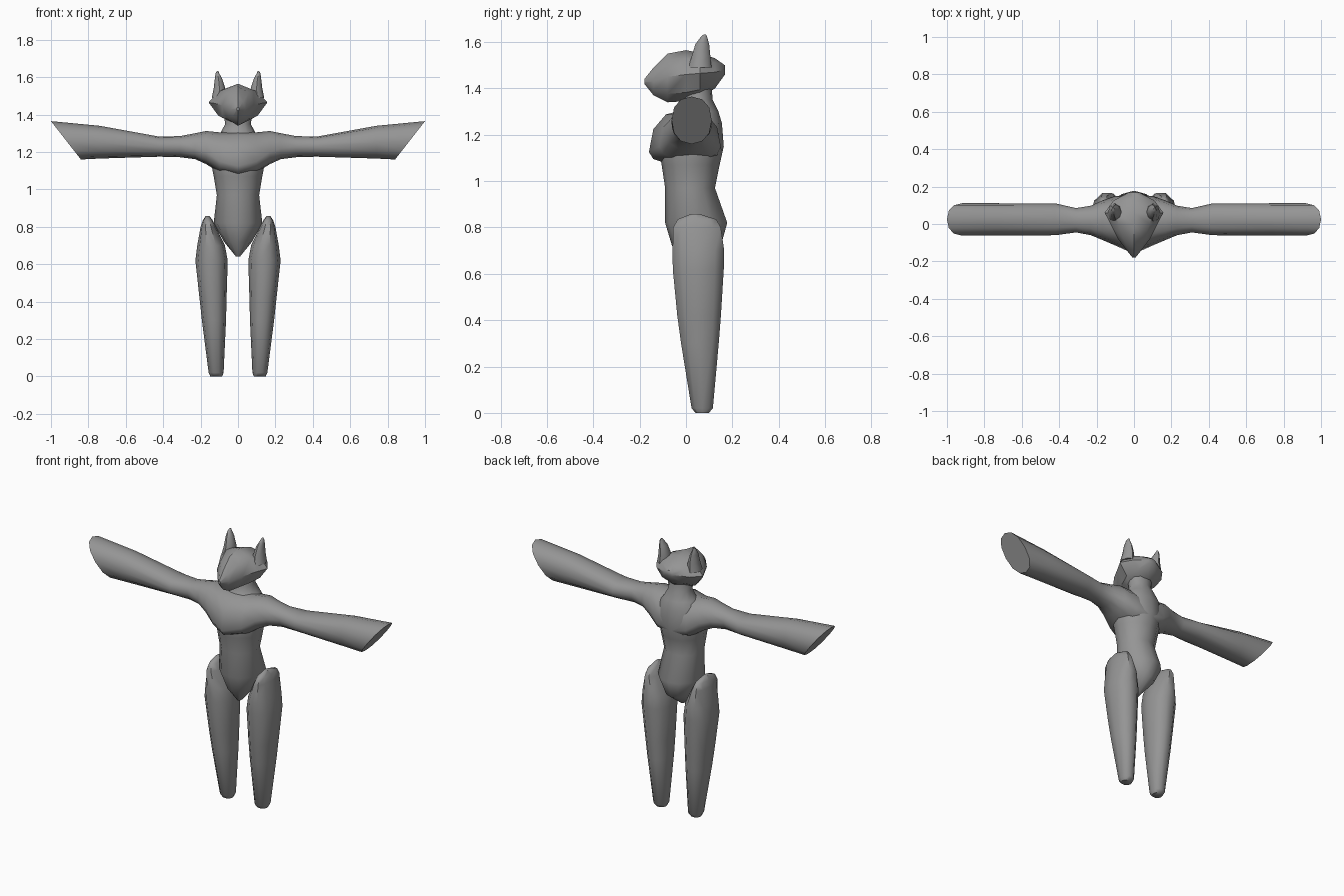
import bpy, bmesh, math
from mathutils import Vector

grey = bpy.data.materials.new("plain grey")
grey.diffuse_color = (0.3, 0.3, 0.3, 1)


def power(v, p):
    return math.copysign(abs(v) ** p, v)


def ring(axis, pos, a0, a1, b0, b1, sides=12, p=1.0, bmid=None, slant=0.0):
    """Closed cross-section filling a0..a1 by b0..b1; p > 1 is more diamond-like."""
    ca, ra = (a0 + a1) / 2, (a1 - a0) / 2
    cb = (b0 + b1) / 2 if bmid is None else bmid
    pts = []
    for i in range(sides):
        t = 2 * math.pi * i / sides
        a = ca + ra * power(math.cos(t), p)
        s = power(math.sin(t), p)
        b = cb + s * ((b1 - cb) if s > 0 else (cb - b0))
        q = pos + slant * s
        pts.append({"x": (q, a, b), "y": (a, q, b), "z": (a, b, q)}[axis])
    return pts


def loft(name, rings, mirror=False, angle=50):
    """Skin a list of rings and cap both ends."""
    bm = bmesh.new()
    loops = [[bm.verts.new(Vector(c)) for c in r] for r in rings]
    n = len(loops[0])
    for lo, hi in zip(loops, loops[1:]):
        for i in range(n):
            j = (i + 1) % n
            bm.faces.new((lo[i], lo[j], hi[j], hi[i]))
    bm.faces.new(loops[0])
    bm.faces.new(loops[-1])
    if mirror:
        copy = bmesh.ops.duplicate(bm, geom=bm.verts[:] + bm.edges[:] + bm.faces[:])
        for g in copy["geom"]:
            if isinstance(g, bmesh.types.BMVert):
                g.co.x = -g.co.x
    bmesh.ops.recalc_face_normals(bm, faces=bm.faces[:])
    me = bpy.data.meshes.new(name)
    bm.to_mesh(me)
    bm.free()
    ob = bpy.data.objects.new(name, me)
    bpy.context.collection.objects.link(ob)
    me.materials.append(grey)
    bpy.ops.object.select_all(action="DESELECT")
    ob.select_set(True)
    bpy.context.view_layer.objects.active = ob
    bpy.ops.object.shade_smooth_by_angle(angle=math.radians(angle))
    return ob


# torso and neck: height, half width, front, back
torso = [(0.64, 0.01, 0.0, 0.04), (0.72, 0.075, -0.06, 0.15), (0.82, 0.13, -0.09, 0.178),
         (0.97, 0.113, -0.09, 0.125), (1.07, 0.13, -0.105, 0.145), (1.15, 0.145, -0.12, 0.163),
         (1.25, 0.14, -0.08, 0.155), (1.3, 0.095, -0.03, 0.14), (1.35, 0.068, -0.01, 0.115),
         (1.42, 0.08, -0.01, 0.11)]
loft("torso", [ring("z", z, -w, w, f, b) for z, w, f, b in torso])

# shoulders and arms: distance out, front, back, underside, top
arm = [(0.0, -0.16, 0.155, 1.07, 1.31, 1.125), (0.1, -0.115, 0.15, 1.09, 1.305, 1.15),
       (0.17, -0.085, 0.125, 1.135, 1.312, 1.2), (0.23, -0.06, 0.098, 1.162, 1.3, 1.22),
       (0.31, -0.045, 0.085, 1.172, 1.285, 1.23), (0.42, -0.06, 0.11, 1.175, 1.282, 1.23),
       (0.74, -0.062, 0.111, 1.165, 1.34, 1.25)]
half = [ring("x", *r[:5], p=0.9, bmid=r[5]) for r in arm]
half.append(ring("x", 0.92, -0.062, 0.111, 1.16, 1.365, p=0.9, slant=0.08))
other = [[(-x, y, z) for x, y, z in r] for r in half[:0:-1]]
loft("arms", other + half)

# legs: height, inner, outer, front, back
leg = [(0.0, 0.085, 0.148, 0.04, 0.1), (0.02, 0.077, 0.157, 0.022, 0.118),
       (0.3, 0.064, 0.193, -0.025, 0.145), (0.42, 0.061, 0.206, -0.042, 0.155),
       (0.62, 0.055, 0.228, -0.062, 0.168), (0.7, 0.07, 0.218, -0.063, 0.17),
       (0.8, 0.118, 0.2, -0.06, 0.155), (0.835, 0.135, 0.188, -0.04, 0.135),
       (0.858, 0.153, 0.173, 0.02, 0.06)]
loft("legs", [ring("z", *r, sides=10, p=0.9) for r in leg], mirror=True)

# head: depth, half width, underside, top, height of widest point
head = [(-0.18, 0.008, 1.42, 1.44, 1.43), (-0.14, 0.04, 1.37, 1.49, 1.43),
        (-0.08, 0.085, 1.34, 1.55, 1.45), (0.0, 0.125, 1.345, 1.565, 1.46),
        (0.06, 0.157, 1.36, 1.553, 1.465), (0.125, 0.11, 1.4, 1.53, 1.47),
        (0.168, 0.03, 1.46, 1.5, 1.48)]
loft("head", [ring("y", y, -w, w, b, t, sides=8, p=1.15, bmid=m) for y, w, b, t, m in head],
     angle=40)

# ears: height, inner, outer, front, back
ear = [(1.49, 0.065, 0.14, 0.01, 0.11), (1.54, 0.068, 0.13, 0.025, 0.105),
       (1.59, 0.084, 0.124, 0.04, 0.1), (1.62, 0.1, 0.12, 0.062, 0.092),
       (1.632, 0.105, 0.113, 0.075, 0.087)]
loft("ears", [ring("z", *r, sides=8) for r in ear], mirror=True)
